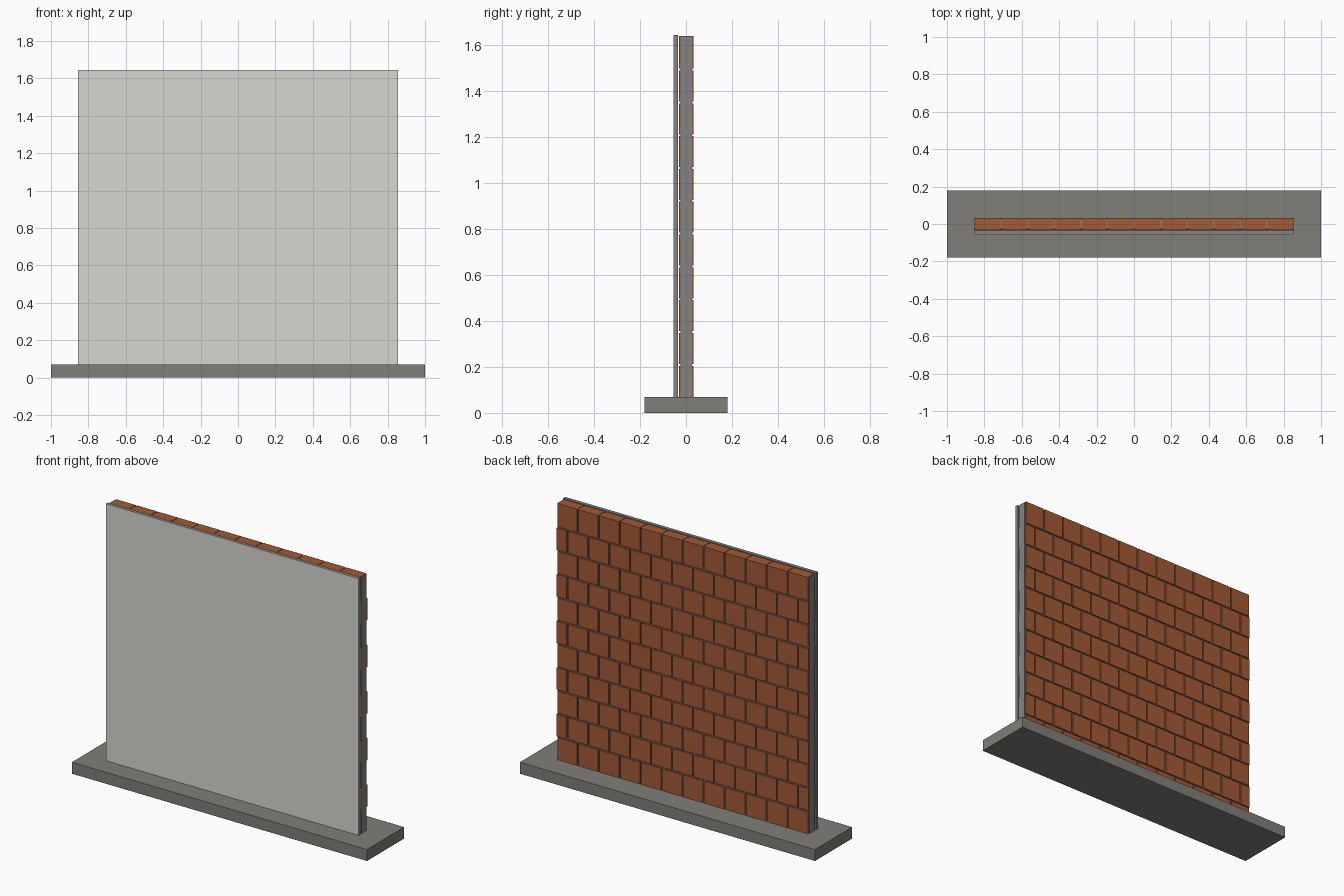
import bpy

old = bpy.data.objects.get("Cube")
if old:
    bpy.data.objects.remove(old)


def material(name, rgb):
    m = bpy.data.materials.new(name)
    m.use_nodes = True
    m.diffuse_color = (*rgb, 1)
    m.node_tree.nodes["Principled BSDF"].inputs["Base Color"].default_value = (*rgb, 1)
    return m


concrete = material("concrete grey", (0.22, 0.21, 0.19))
mortar = material("mortar grey", (0.23, 0.23, 0.22))
brick = material("brick red", (0.37, 0.10, 0.035))
plaster = material("plaster white", (0.68, 0.68, 0.63))


def box(name, low, high, mat):
    bpy.ops.mesh.primitive_cube_add(size=1, location=[(a + b) / 2 for a, b in zip(low, high)])
    ob = bpy.context.object
    ob.name = name
    ob.scale = [b - a for a, b in zip(low, high)]
    bpy.ops.object.transform_apply(location=False, rotation=False, scale=True)
    ob.data.materials.append(mat)
    return ob


BOTTOM, TOP, HALF = 0.07, 1.64, 0.853
ROWS, COLUMNS, GAP = 11, 12, 0.008
pitch_x = 2 * HALF / COLUMNS
pitch_z = (TOP - BOTTOM) / ROWS

# Footing and mortar core
box("footing", (-1, -0.18, 0), (1, 0.18, BOTTOM), concrete)
box("mortar_core", (-HALF - 0.001, -0.024, BOTTOM), (HALF + 0.001, 0.026, TOP - 0.003), mortar)

# Bricks in running bond, with half bricks at the ends of alternate courses
for row in range(ROWS):
    z = BOTTOM + row * pitch_z
    shift = pitch_x / 2 if row % 2 else 0
    for col in range(COLUMNS + row % 2):
        start = -HALF + col * pitch_x - shift
        left = max(-HALF, start + GAP / 2)
        right = min(HALF, start + pitch_x - GAP / 2)
        box("brick", (left, -0.031, z), (right, 0.033, z + pitch_z - (GAP if row < ROWS - 1 else 0)), brick)

# Render board on the front, with a pale finish coat
box("render_board", (-HALF - 0.003, -0.053, BOTTOM), (HALF + 0.003, -0.034, TOP + 0.004), mortar)
box("finish_coat", (-HALF - 0.003, -0.055, BOTTOM), (HALF + 0.003, -0.053, TOP + 0.004), plaster)
